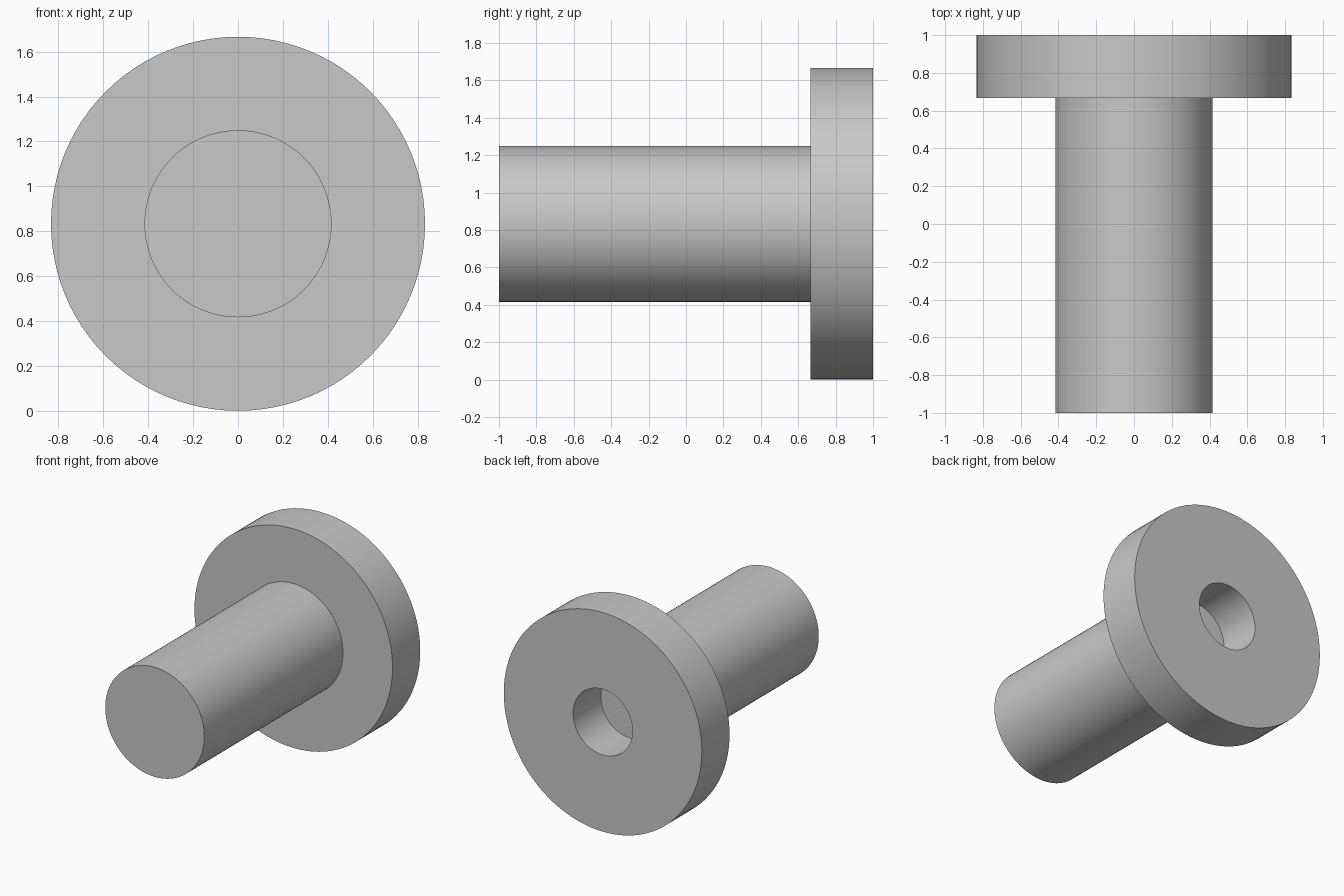
import bpy, bmesh, math
from mathutils import Vector

if "Cube" in bpy.data.objects:
    bpy.data.objects.remove(bpy.data.objects["Cube"])

SEGMENTS = 96
CENTRE_Z = 0.833

grey = bpy.data.materials.new("plain grey")
grey.diffuse_color = (0.58, 0.58, 0.58, 1)
grey.use_nodes = True
grey.node_tree.nodes["Principled BSDF"].inputs["Base Color"].default_value = grey.diffuse_color

# Half section as (radius, y): solid shaft, flange, blind bore in the flange
profile = [(0, -1), (0.4167, -1), (0.4167, 0.6667), (0.8333, 0.6667),
           (0.8333, 1), (0.25, 1), (0.25, 0.6667), (0, 0.6667)]

# Revolve the section around the y axis
bm = bmesh.new()
verts = [bm.verts.new((r, y, 0)) for r, y in profile]
edges = [bm.edges.new(pair) for pair in zip(verts, verts[1:])]
bmesh.ops.spin(bm, geom=verts + edges, cent=(0, 0, 0), axis=(0, 1, 0),
               angle=math.tau, steps=SEGMENTS, use_merge=False)
bmesh.ops.remove_doubles(bm, verts=bm.verts, dist=1e-4)
bmesh.ops.recalc_face_normals(bm, faces=bm.faces)
bmesh.ops.translate(bm, verts=bm.verts, vec=Vector((0, 0, CENTRE_Z)))

mesh = bpy.data.meshes.new("flanged_shaft")
bm.to_mesh(mesh)
bm.free()
mesh.materials.append(grey)
shaft = bpy.data.objects.new("flanged_shaft", mesh)
bpy.context.collection.objects.link(shaft)

# Smooth round walls, sharp rims
bpy.context.view_layer.objects.active = shaft
shaft.select_set(True)
bpy.ops.object.shade_smooth_by_angle(angle=math.radians(30))
